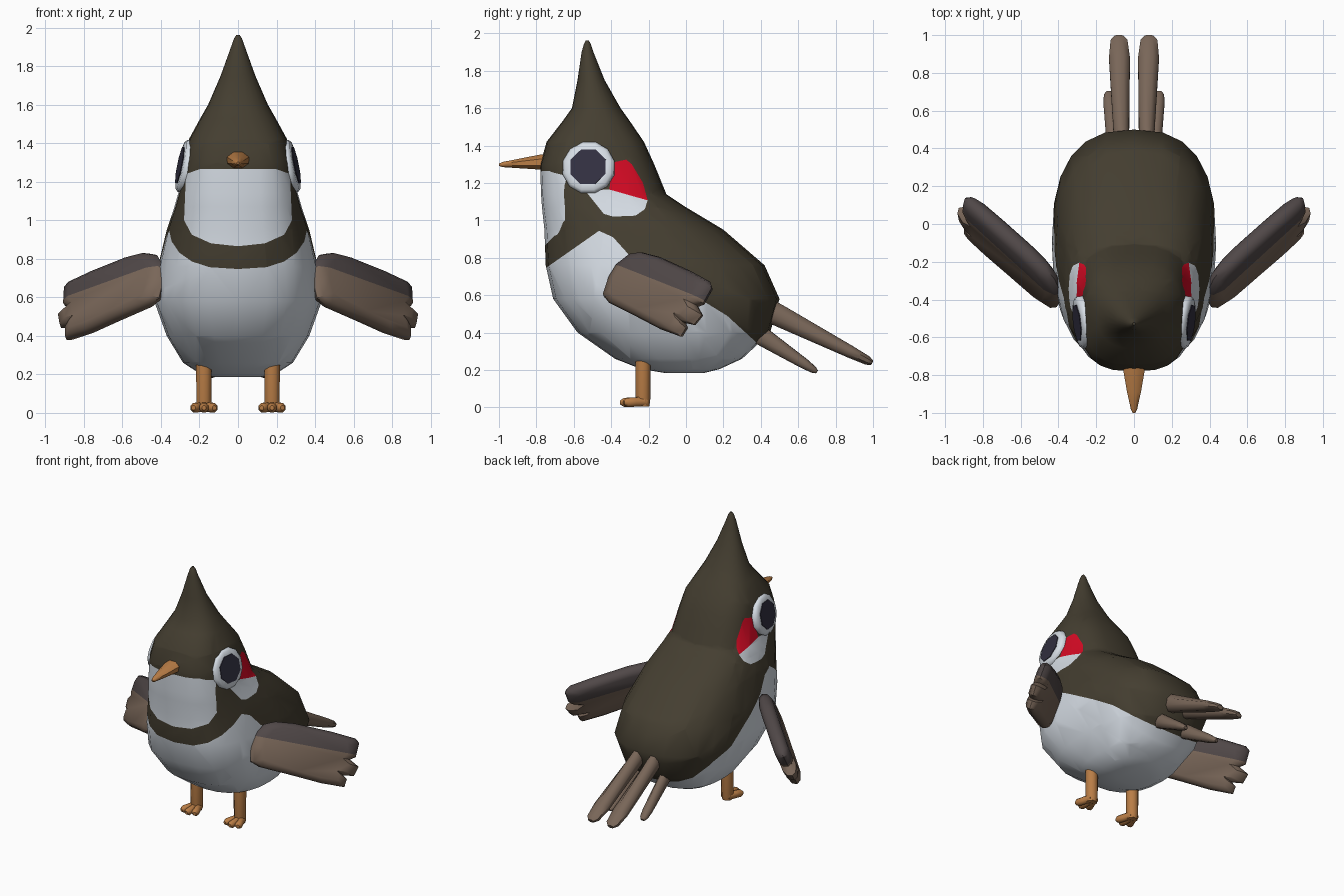
import bpy, bmesh, math
from mathutils import Vector

if "Cube" in bpy.data.objects:
    bpy.data.objects.remove(bpy.data.objects["Cube"])

COLOURS = {
    "olive": (0.058, 0.048, 0.030), "white": (0.68, 0.73, 0.79),
    "red": (0.66, 0.003, 0.017), "orange": (0.485, 0.205, 0.061),
    "brown": (0.19, 0.133, 0.098), "dark_brown": (0.08, 0.064, 0.064),
    "eye_dark": (0.032, 0.030, 0.053),
}
MATS = {}
for key, rgb in COLOURS.items():
    MATS[key] = bpy.data.materials.new(key)
    MATS[key].diffuse_color = (*rgb, 1)


def finish(bm, name, mats, angle=50):
    bmesh.ops.recalc_face_normals(bm, faces=bm.faces)
    mesh = bpy.data.meshes.new(name)
    bm.to_mesh(mesh)
    bm.free()
    ob = bpy.data.objects.new(name, mesh)
    bpy.context.collection.objects.link(ob)
    for m in mats:
        mesh.materials.append(MATS[m])
    bpy.ops.object.select_all(action='DESELECT')
    ob.select_set(True)
    bpy.context.view_layer.objects.active = ob
    bpy.ops.object.shade_smooth_by_angle(angle=math.radians(angle))
    return ob


def loft(bm, rings):
    """Skin a list of equal-length point rings and cap both ends."""
    vs = [[bm.verts.new(p) for p in r] for r in rings]
    n = len(vs[0])
    for a, b in zip(vs, vs[1:]):
        for i in range(n):
            j = (i + 1) % n
            bm.faces.new((a[i], a[j], b[j], b[i]))
    bm.faces.new(vs[0][::-1])
    bm.faces.new(vs[-1])


def tube(name, mat, path, sides=8, angle=50):
    """Elliptical tube through (point, side radius, up radius) stations."""
    pts = [Vector(p[0]) for p in path]
    t = (pts[-1] - pts[0]).normalized()
    side = t.cross(Vector((0, 0, 1)))
    side = side.normalized() if side.length > 0.01 else Vector((1, 0, 0))
    up = side.cross(t)
    bm = bmesh.new()
    rings = []
    for p, (_, ra, rb) in zip(pts, path):
        angs = [2 * math.pi * (i + 0.5) / sides for i in range(sides)]
        rings.append([p + side * ra * math.cos(a) + up * rb * math.sin(a) for a in angs])
    loft(bm, rings)
    return finish(bm, name, [mat], angle)


def along(a, b, stations):
    a, b = Vector(a), Vector(b)
    return [(a.lerp(b, f), ra, rb) for f, ra, rb in stations]


def paint(bm, poly, axis, region, index):
    """Cut a convex outline into the surface, seen along one axis, and colour it."""
    cx = sum(p[0] for p in poly) / len(poly)
    cz = sum(p[1] for p in poly) / len(poly)

    def v3(a, z):
        return Vector((a, 0, z)) if axis == 'x' else Vector((0, a, z))
    planes = []

    def inside():
        out = []
        for f in bm.faces:
            c = f.calc_center_median()
            if region(c) and all((c - co).dot(no) > 0 for co, no in planes):
                out.append(f)
        return out
    for (a, b), (c, d) in zip(poly, poly[1:] + poly[:1]):
        co, no = v3(a, b), v3(b - d, c - a).normalized()
        if (v3(cx, cz) - co).dot(no) < 0:
            no = -no
        faces = inside()
        geom = set(faces)
        for f in faces:
            geom.update(f.edges)
            geom.update(f.verts)
        bmesh.ops.bisect_plane(bm, geom=list(geom), dist=1e-5, plane_co=co, plane_no=no)
        planes.append((co, no))
    for f in inside():
        f.material_index = index


# Body, head and crest: height, front y, back y, half width, squareness
RINGS = [
    (0.185, -0.12, 0.10, 0.12, 2.2), (0.205, -0.24, 0.18, 0.20, 2.3),
    (0.26, -0.38, 0.30, 0.285, 2.4), (0.40, -0.58, 0.45, 0.37, 2.5),
    (0.58, -0.71, 0.50, 0.435, 2.6), (0.76, -0.75, 0.42, 0.415, 2.6),
    (0.95, -0.757, 0.20, 0.37, 2.6), (1.07, -0.77, 0.0, 0.33, 2.7),
    (1.14, -0.775, -0.105, 0.31, 2.8), (1.30, -0.78, -0.17, 0.28, 2.9),
    (1.42, -0.745, -0.225, 0.255, 2.8), (1.53, -0.66, -0.30, 0.195, 2.4),
    (1.60, -0.61, -0.35, 0.155, 2.2), (1.75, -0.58, -0.435, 0.09, 2),
    (1.90, -0.558, -0.495, 0.036, 2), (1.945, -0.545, -0.51, 0.02, 2),
    (1.962, -0.535, -0.52, 0.008, 2),
]
N = 24
rings = []
for z, y0, y1, w, e in RINGS:
    ring = []
    for i in range(N):
        a = 2 * math.pi * i / N
        c, s = math.cos(a), math.sin(a)
        ring.append((math.copysign(abs(c) ** (2 / e), c) * w,
                     (y0 + y1) / 2 + math.copysign(abs(s) ** (2 / e), s) * (y1 - y0) / 2, z))
    rings.append(ring)
bm = bmesh.new()
loft(bm, rings)
# Belly in a chest half and a rear half
paint(bm, [(-0.9, 0.1), (-0.9, 0.64), (-0.757, 0.74), (-0.70, 0.83), (-0.60, 0.93), (-0.50, 0.96),
           (-0.39, 0.91), (-0.30, 0.81), (-0.30, 0.1)], 'y', lambda c: True, 1)
paint(bm, [(-0.30, 0.1), (-0.30, 0.81), (0.22, 0.49), (0.395, 0.33), (0.395, 0.1)],
      'y', lambda c: True, 1)
# Throat bib
paint(bm, [(-0.27, 1.24), (-0.2, 1.265), (0.2, 1.265), (0.27, 1.24), (0.28, 1.0), (0.24, 0.925),
           (0.14, 0.88), (0, 0.865), (-0.14, 0.88), (-0.24, 0.925), (-0.28, 1.0)],
      'x', lambda c: c.y < -0.5, 1)
# Cheek patches
for s in (1, -1):
    on_side = lambda c, s=s: c.x * s > 0.04
    paint(bm, [(-0.54, 1.16), (-0.44, 1.035), (-0.39, 1.02), (-0.27, 1.025), (-0.22, 1.06),
               (-0.205, 1.107), (-0.41, 1.165)], 'y', on_side, 1)
    paint(bm, [(-0.41, 1.165), (-0.39, 1.31), (-0.32, 1.325), (-0.29, 1.30), (-0.23, 1.20),
               (-0.205, 1.107)], 'y', on_side, 2)
finish(bm, "body", ["olive", "white", "red"])

# Beak
tube("beak", "orange", along((0, -0.72, 1.315), (0, -1.0, 1.297), [
    (0, 0.064, 0.048), (0.22, 0.06, 0.043), (0.6, 0.04, 0.028), (0.93, 0.018, 0.015), (1, 0.007, 0.007)]))

# Wing outline: u along the arm, v down the wing
WING = [(0.0, 0.08), (-0.07, 0.35), (-0.07, 0.62), (-0.02, 0.95), (0.08, 1.03), (0.45, 1.08),
        (0.76, 1.13), (1.0, 1.12), (1.0, 0.94), (0.95, 0.87), (1.06, 0.84), (1.08, 0.62),
        (0.97, 0.50), (1.02, 0.42), (1.01, 0.10), (0.96, 0.02), (0.7, -0.03), (0.3, -0.06), (0.1, -0.02)]
for s, tag in ((1, "left"), (-1, "right")):
    def mir(x, y, z, s=s):
        return Vector((x * s, y, z))

    o, u, v = mir(0.42, -0.28, 0.84), mir(0.47, 0.43, -0.17), mir(0, -0.16, -0.26)
    n = u.cross(v).normalized()
    bm = bmesh.new()
    loft(bm, [[o + u * (0.5 + (a - 0.5) * k) + v * (0.5 + (b - 0.5) * k) + n * h for a, b in WING]
              for h, k in ((-0.05, 0.8), (-0.03, 0.95), (0, 1), (0.03, 0.95), (0.05, 0.8))])
    # Dark leading band along the top of the wing
    cut = u.cross(n).normalized()
    if cut.dot(v) > 0:
        cut = -cut
    co = o + v * 0.37
    bmesh.ops.bisect_plane(bm, geom=bm.verts[:] + bm.edges[:] + bm.faces[:], dist=1e-5,
                           plane_co=co, plane_no=cut)
    for f in bm.faces:
        f.material_index = int((f.calc_center_median() - co).dot(cut) > 0)
    finish(bm, tag + "_wing", ["brown", "dark_brown"], 40)

    # Eye rim and dark eye plate
    c, d = mir(0.27, -0.52, 1.28), mir(1, -0.12, 0.2).normalized()
    tube(tag + "_eye_rim", "white", [(c + d * h, r, r) for h, r in (
        (-0.06, 0.125), (-0.02, 0.143), (0.012, 0.143), (0.028, 0.128), (0.031, 0.095))], 12)
    tube(tag + "_eye", "eye_dark", [(c + d * h, 0.102, 0.102) for h in (0.028, 0.035)], 8, 30)

    # Tail feathers
    tube(tag + "_long_tail_feather", "brown", along(mir(0.065, 0.40, 0.54), mir(0.08, 0.995, 0.238), [
        (0, 0.04, 0.066), (0.15, 0.045, 0.064), (0.8, 0.06, 0.036), (0.96, 0.048, 0.026), (1, 0.025, 0.014)]))
    tube(tag + "_short_tail_feather", "brown", along(mir(0.105, 0.36, 0.41), mir(0.135, 0.70, 0.19), [
        (0, 0.035, 0.055), (0.2, 0.037, 0.052), (0.8, 0.035, 0.03), (0.95, 0.028, 0.02), (1, 0.014, 0.01)]))

    # Leg and three toes
    tube(tag + "_leg", "orange", along(mir(0.177, -0.23, 0.005), mir(0.177, -0.23, 0.29), [
        (0, 0.036, 0.036), (0.1, 0.042, 0.042), (1, 0.044, 0.044)]))
    for i in (-1, 0, 1):
        tube(f"{tag}_toe_{i + 2}", "orange", along(
            mir(0.177 + i * 0.012, -0.215, 0.031), mir(0.177 + i * 0.054, -0.352 + 0.02 * abs(i), 0.026), [
                (0, 0.026, 0.028), (0.5, 0.024, 0.027), (0.85, 0.026, 0.026), (1, 0.012, 0.012)]))

for m in bpy.data.materials:
    if m.users and not m.is_grease_pencil:
        m.use_nodes = True
        m.node_tree.nodes["Principled BSDF"].inputs["Base Color"].default_value = m.diffuse_color
